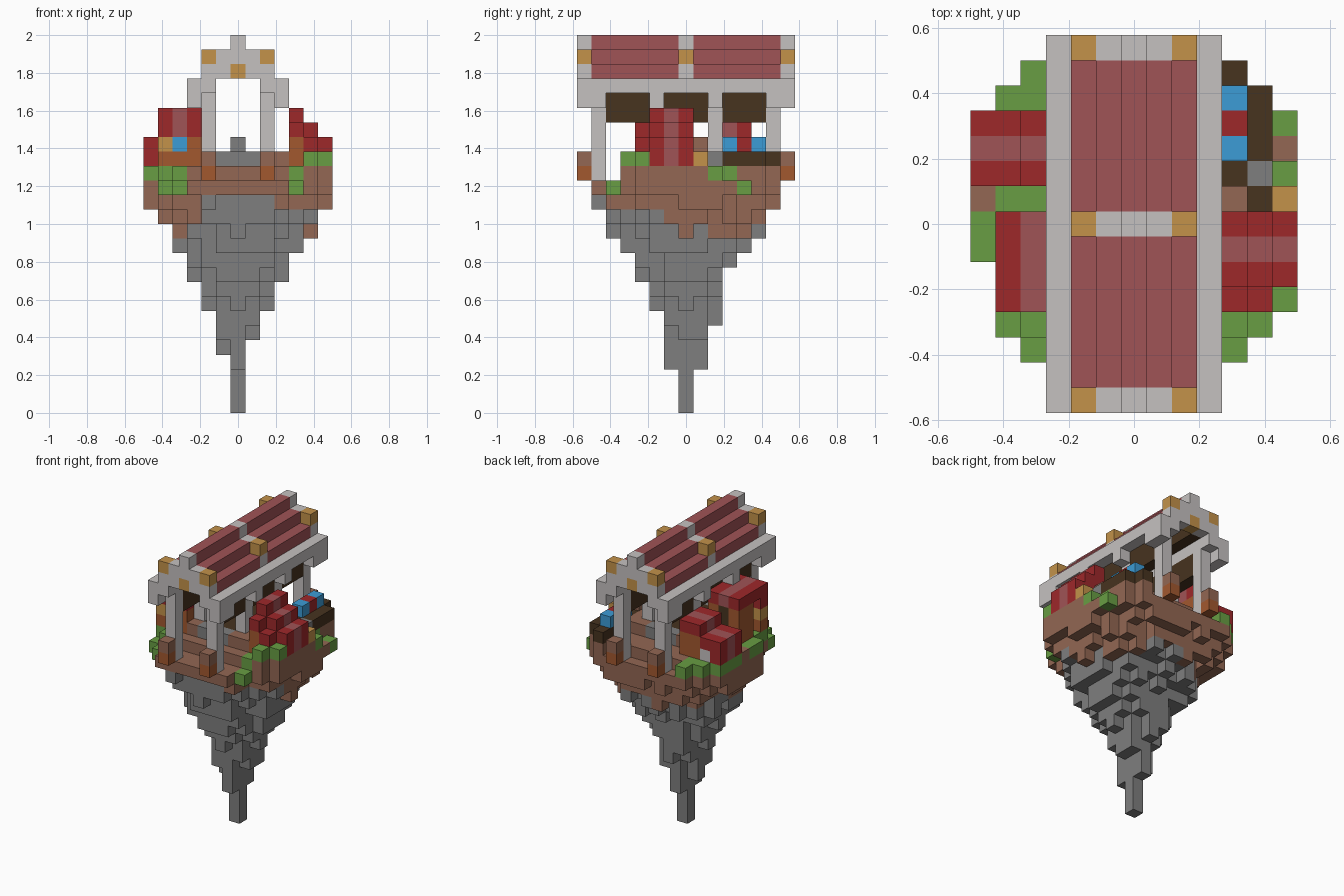
import bpy, bmesh, math, random
from mathutils import Vector

random.seed(7)
if "Cube" in bpy.data.objects:
    bpy.data.objects.remove(bpy.data.objects["Cube"], do_unlink=True)

UNIT = 2 / 26          # edge of one block
PALETTE = {"rock": "7E7E7E", "soil": "936753", "grass": "689D43", "red": "9E282A",
           "faded_red": "A05356", "gold": "C3924A", "dark_wood": "47331F",
           "blue": "3C9CD6", "rust_wood": "A2582F", "pale_stone": "C5C1C0"}


def linear(c):
    return c / 12.92 if c <= 0.04045 else ((c + 0.055) / 1.055) ** 2.4


def make_material(name, code):
    rgb = [linear(int(code[n:n + 2], 16) / 255) for n in (0, 2, 4)]
    mat = bpy.data.materials.new(name)
    mat.use_nodes = True
    mat.diffuse_color = (*rgb, 1)
    bsdf = mat.node_tree.nodes["Principled BSDF"]
    bsdf.inputs["Base Color"].default_value = (*rgb, 1)
    bsdf.inputs["Roughness"].default_value = 0.9
    return mat


MATERIALS = {n: make_material(n, c) for n, c in PALETTE.items()}
cells = {}             # (i, j, k) -> (part, colour); earlier parts win


def span(v):
    return range(v[0], v[1] + 1) if isinstance(v, tuple) else (v,)


def fill(part, colour, xs, ys, zs):
    """Fill a box of blocks; each extent is a number or an inclusive pair."""
    for i in span(xs):
        for j in span(ys):
            for k in span(zs):
                cells.setdefault((i, j, k), (part, colour))


# Gable ribs with gold studs
for j in (-7, 0, 7):
    fill("roof_ribs", "gold", 0, j, 23)
    fill("roof_ribs", "pale_stone", (-2, 2), j, 23)
    fill("roof_ribs", "pale_stone", (-1, 1), j, 24)
    fill("roof_ribs", "pale_stone", 0, j, 25)
    for s in (-1, 1):
        fill("roof_ribs", "gold", 2 * s, j, 24)

# Stepped roof between the ribs, with wooden lining
for ys in ((-6, -1), (1, 6)):
    fill("roof", "faded_red", 0, ys, 25)
    fill("roof_lining", "rust_wood", 0, ys, 24)
    for s in (-1, 1):
        fill("roof", "faded_red", s, ys, 24)
        fill("roof", "faded_red", 2 * s, ys, 23)
        fill("roof_lining", "dark_wood", s, ys, 23)

# Long beams, brackets, posts with feet, and hanging panels
for s in (-1, 1):
    for x in (2, 3):
        fill("beams", "pale_stone", x * s, (-7, 7), 22)
    for j in (-7, -6, -2, 2, 6, 7):
        fill("brackets", "pale_stone", 3 * s, j, 21)
    for j in (-6, -2, 2, 6):
        fill("posts", "pale_stone", 2 * s, j, (16, 21))
    for j in (-7, 7):
        fill("post_feet", "soil", 2 * s, j, 17)
        fill("post_feet", "rust_wood", 2 * s, j, 16)
    for ys in ((-5, -3), (-1, 1), (3, 5)):
        fill("hanging_panels", "dark_wood", 2 * s, ys, (20, 21))

# Left stall: awning stepping down outwards, striped along its length
for j, colour in ((-2, "red"), (-1, "faded_red"), (0, "red")):
    fill("left_awning", colour, 4, j, (19, 20))
    fill("left_awning", colour, 5, j, (18, 19))
    fill("left_awning", colour, 6, j, (17, 18))
fill("left_awning", "red", 4, -3, 19)
fill("left_awning", "red", 5, -3, 18)
fill("left_stall", "rust_wood", 4, (-3, 0), (17, 18))
fill("left_stall", "rust_wood", 5, (-2, 0), 17)

# Left counter with goods
for j, colour in ((3, "blue"), (4, "red"), (5, "blue")):
    fill("goods", colour, 4, j, 18)
fill("goods", "gold", 6, 1, 17)
fill("goods", "soil", 4, 1, 18)
fill("goods", "rock", 5, 2, 17)
fill("counter", "dark_wood", 4, (1, 6), 17)
fill("counter", "dark_wood", 5, (1, 5), 17)

# Right front stall: flat striped canopy on wooden walls
for i, colour in ((-5, "red"), (-4, "faded_red"), (-3, "red")):
    fill("right_front_canopy", colour, i, (-3, 0), 20)
    fill("right_front_canopy", colour, i, -3, 19)
fill("goods", "gold", -5, -3, 18)
fill("goods", "blue", -4, -3, 18)
fill("right_front_stall", "rust_wood", -3, (-3, 0), (17, 19))
fill("right_front_stall", "rust_wood", (-5, -4), -3, 17)
fill("right_front_stall", "rust_wood", -5, (-1, 0), (17, 19))
fill("right_front_stall", "dark_wood", -4, 0, (17, 19))

# Right back stall: low stepped awning
for j, colour in ((2, "red"), (3, "faded_red"), (4, "red")):
    fill("right_back_awning", colour, (-4, -3), j, 19)
    fill("right_back_awning", colour, -5, j, 18)
    fill("right_back_awning", colour, -6, j, (17, 18))
fill("goods", "pale_stone", -5, 4, 17)
fill("right_back_stall", "rust_wood", (-4, -3), (2, 4), (17, 18))
fill("right_back_stall", "rust_wood", -5, (2, 3), 17)

# Floating island: an inverted noisy cone with soil, grass and a plank floor
fill("floor_stone", "rock", 0, 0, 18)
DEPTH = {"+x": [0, 5, 7, 9, 11, 12, 14, 15, 15], "-x": [0, 4, 7, 9, 11, 13, 14, 15, 15],
         "+y": [0, 3, 6, 10, 11, 12, 14, 15, 15], "-y": [0, 3, 7, 9, 11, 12, 15, 15, 15]}


def bottom(i, j):
    """Blend the depth of the two nearest axes by direction."""
    r = math.hypot(i, j)
    if r == 0:
        return 0
    n = int(r)
    level = 0
    for axis, v in (("x", i), ("y", j)):
        row = DEPTH[("+" if v > 0 else "-") + axis]
        level += (row[n] + (row[n + 1] - row[n]) * (r - n)) * (v / r) ** 2
    return min(15, round(level + (random.uniform(-0.5, 1.2) if i * j else 0)))


def y_range(i):
    if abs(i) <= 3:
        return -6, 6
    return {4: (-5, 6), 5: (-4, 5), 6: (-3, 4), -4: (-5, 6), -5: (-4, 5), -6: (-1, 4)}[i]


def top(i, j):
    if abs(i) == 4 and j == 6:
        return 16
    if abs(j) == 6 or j == -5 or (i, j) in ((-5, -4), (6, 3), (6, 4)):
        return 15
    if abs(i) <= 3:
        return 17 if -3 <= j <= 3 else 16
    if i > 4 and j in (-4, -3):
        return 17
    return 16


def soil_depth(i, j):
    """Lowest level of soil, deeper towards the back and the sides."""
    return 13.4 - 0.2 * j - 0.25 * abs(i - 1) + random.uniform(-0.9, 0.9)


for i in range(-6, 7):
    lo, hi = y_range(i)
    for j in range(lo, hi + 1):
        t = top(i, j)
        covered = (i, j, t + 1) in cells and i > 0 and (i, j) != (5, 3)
        bare = covered or (i, j) in ((-6, 1), (6, 3))
        for k in range(bottom(i, j), t + 1):
            if k == t and abs(i) >= 4 and not bare:
                colour = "grass"
            elif k == t and abs(i) <= 1 and abs(j) <= 3:
                colour = "rock" if abs(j) == 3 else "dark_wood"
            elif k >= 16:
                colour = "soil"
            else:
                colour = "soil" if k >= soil_depth(i, j) else "rock"
            fill("island", colour, i, j, k)


def build(part):
    """Make one object from the exposed block faces of a part."""
    bm = bmesh.new()
    used = []
    for cell, (owner, colour) in cells.items():
        if owner != part:
            continue
        if colour not in used:
            used.append(colour)
        centre = Vector((cell[0], cell[1], cell[2] + 0.5))
        for axis in range(3):
            for sign in (-1, 1):
                near = list(cell)
                near[axis] += sign
                if tuple(near) in cells:
                    continue
                n, u, v = Vector(), Vector(), Vector()
                n[axis] = sign / 2
                u[(axis + 1) % 3] = 0.5
                v[(axis + 2) % 3] = sign / 2
                corners = (-u - v, u - v, u + v, v - u)
                face = bm.faces.new([bm.verts.new((centre + n + c) * UNIT) for c in corners])
                face.material_index = used.index(colour)
    bmesh.ops.remove_doubles(bm, verts=bm.verts, dist=UNIT / 100)
    mesh = bpy.data.meshes.new(part)
    bm.to_mesh(mesh)
    bm.free()
    for colour in used:
        mesh.materials.append(MATERIALS[colour])
    bpy.context.collection.objects.link(bpy.data.objects.new(part, mesh))


for part in dict.fromkeys(owner for owner, _ in cells.values()):
    build(part)
